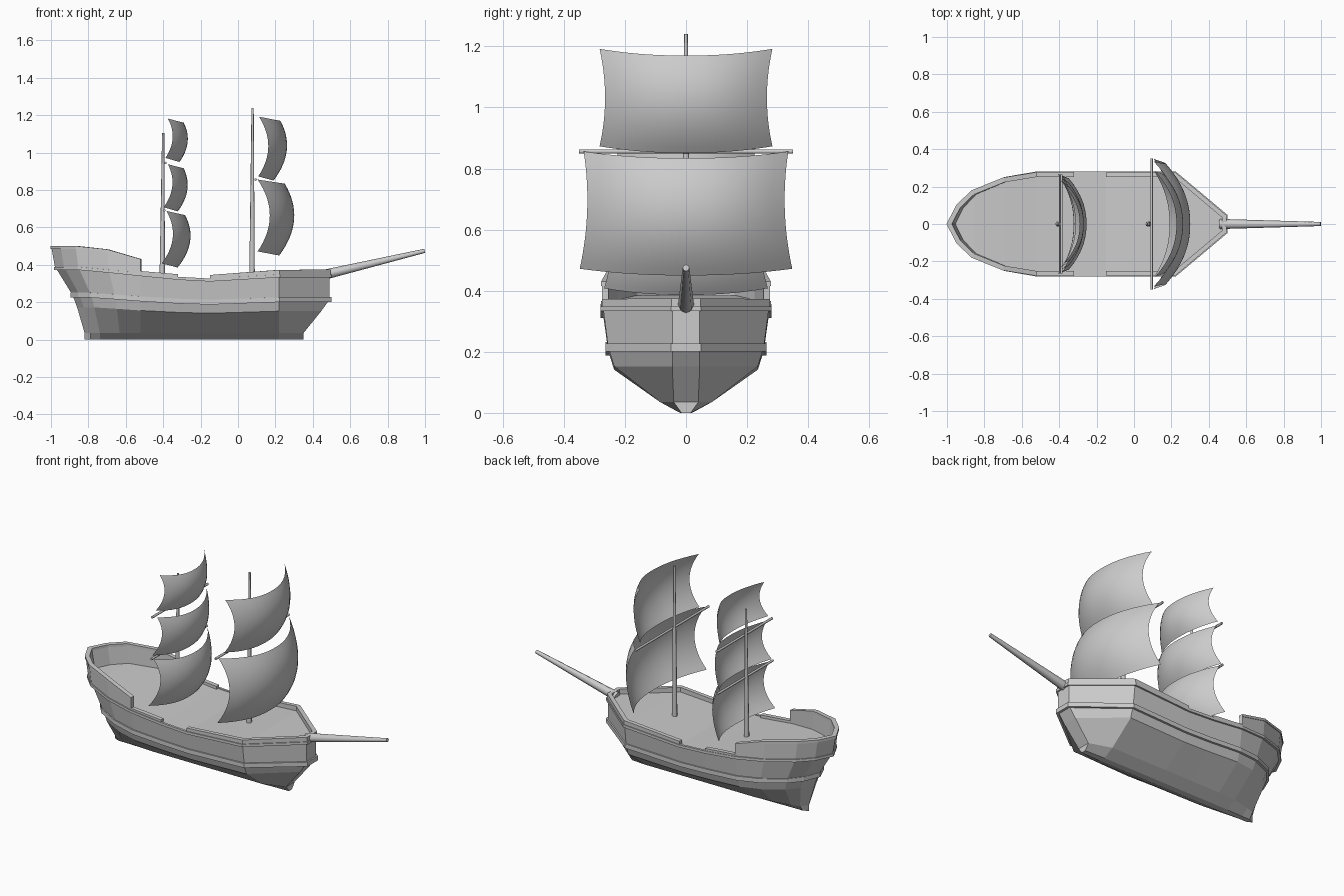
import bpy, math
from mathutils import Vector

cube = bpy.data.objects.get("Cube")
if cube:
    bpy.data.objects.remove(cube, do_unlink=True)

grey = bpy.data.materials.new("plain grey")
grey.use_nodes = True
grey.diffuse_color = (0.6, 0.6, 0.6, 1)
grey.node_tree.nodes["Principled BSDF"].inputs["Base Color"].default_value = (0.6, 0.6, 0.6, 1)


def add_mesh(name, verts, faces, smooth=False):
    mesh = bpy.data.meshes.new(name)
    mesh.from_pydata([tuple(v) for v in verts], [], faces)
    mesh.materials.append(grey)
    mesh.polygons.foreach_set("use_smooth", [smooth] * len(faces))
    mesh.update()
    obj = bpy.data.objects.new(name, mesh)
    bpy.context.collection.objects.link(obj)
    return obj


# Plan outline of the hull: x and half width, stern to bow
STATIONS = [(-1, 0), (-0.95, 0.1), (-0.87, 0.18), (-0.7, 0.25), (-0.52, 0.28),
            (-0.32, 0.28), (-0.15, 0.28), (0.22, 0.28), (0.49, 0.045)]


def sheer(x):
    if x < -0.2:
        return 0.065 * min(1, (-0.2 - x) / 0.65)
    return 0.025 * min(1, (x + 0.2) / 0.42)


def side_row(z, sheer_part, scale, stem, stern, bow):
    """One hull line on the +y side, stern to bow."""
    row = []
    for x, w in STATIONS:
        px = x
        if x < -0.52:
            px = -0.52 + (x + 0.52) * (stern + 0.52) / -0.48
        elif x > 0.22:
            px = bow
        half = max(scale * w, min(w, stem))
        row.append(Vector((px, half, z + sheer_part * sheer(x))))
    return row


def flip(p):
    return Vector((p.x, -p.y, p.z))


def around(row):
    """Closed loop: -y side stern to bow, then +y side bow to stern."""
    return [flip(p) for p in row] + row[:0:-1]


def strip(name, path, tops, inner, outer, closed, drop=0.0, lean=0.0):
    """Rail of four-sided section following a path round the hull."""
    n = len(path)
    verts, faces = [], []
    for i, p in enumerate(path):
        before = path[i - 1] if closed or i else p
        after = path[(i + 1) % n] if closed or i < n - 1 else p
        d1, d2 = (p - before), (after - p)
        normals = [Vector((d.y, -d.x, 0)).normalized() for d in (d1, d2) if d.xy.length > 1e-6]
        nrm = sum(normals, Vector()).normalized()
        nrm /= max(0.6, nrm.dot(normals[0]))
        shift = Vector((min(0, p.x + 0.52) * lean, 0, 0))
        for off, top in ((inner, 0), (outer, 0), (outer, 1), (inner, 1)):
            q = p + nrm * off + (shift if top else Vector())
            q.z = tops[i] if top else p.z - drop
            verts.append(q)
    for i in range(n if closed else n - 1):
        a, b = 4 * i, 4 * ((i + 1) % n)
        for k in range(4):
            m = (k + 1) % 4
            faces.append((a + k, b + k, b + m, a + m))
    if not closed:
        faces += [(0, 1, 2, 3), (4 * n - 1, 4 * n - 2, 4 * n - 3, 4 * n - 4)]
    return add_mesh(name, verts, faces)


# Hull shell: keel foot, keel top, chine, wale and deck lines
rows = [side_row(0, 0, 0.07, 0.015, -0.82, 0.35),
        side_row(0.035, 0, 0.3, 0.04, -0.82, 0.35),
        side_row(0.14, 0.5, 0.84, 0.045, -0.86, 0.445),
        side_row(0.2, 0.6, 0.91, 0.045, -0.885, 0.49),
        side_row(0.32, 1.0, 0.97, 0.045, -0.975, 0.49)]
wale, rail = rows[3], rows[4]
loops = [around(r) for r in rows]
n = len(loops[0])
verts = [p for loop in loops for p in loop]
faces = [(r * n + i, r * n + (i + 1) % n, (r + 1) * n + (i + 1) % n, (r + 1) * n + i)
         for r in range(len(rows) - 1) for i in range(n)]
faces.append(tuple(reversed(range(n))))
add_mesh("hull", verts, faces)

# Deck spanning the two sides
m = len(rail)
deck_faces = [(i, i + 1, m + i + 1, m + i) for i in range(1, m - 1)] + [(0, 1, m + 1)]
add_mesh("deck", [flip(p) for p in rail] + rail, deck_faces)

# Rubbing strakes along the wale and the deck edge
for name, row, up, drop in (("wale_strake", wale, 0.012, 0.014), ("deck_strake", rail, 0.004, 0.012)):
    path = around(row)
    strip(name, path, [p.z + up for p in path], -0.005, 0.009, True, drop)

# Raised bulwark round the stern
poop = rail[:5]
poop_tops = [0.5, 0.5, 0.5, 0.482, 0.43]
path = poop[:0:-1] + [flip(p) for p in poop]
tops = poop_tops[:0:-1] + poop_tops
strip("stern_bulwark", path, tops, -0.018, 0.003, False, lean=0.045)
strip("stern_cap_rail", [Vector((p.x + min(0, p.x + 0.52) * 0.045, p.y, t - 0.014)) for p, t in zip(path, tops)],
      [t + 0.001 for t in tops], -0.02, 0.006, False)

# Low bulwarks beside the mizzen mast
for side, label in ((1, "left"), (-1, "right")):
    pts = [Vector((p.x, p.y * side, p.z)) for p in rail[4:6]]
    heights = [0.367, 0.35]
    if side > 0:
        pts.reverse()
        heights.reverse()
    strip(label + "_waist_bulwark", pts, heights, -0.02, 0.006, False)

# Bulwark round the bow
fore = rail[6:]
fore_tops = [0.346, 0.373, 0.375]
strip("bow_bulwark", [flip(p) for p in fore] + fore[::-1], fore_tops + fore_tops[::-1], -0.02, 0.004, False)


def spar(name, start, end, r1, r2, sides=8):
    start, end = Vector(start), Vector(end)
    axis = end - start
    bpy.ops.mesh.primitive_cone_add(vertices=sides, radius1=r1, radius2=r2, depth=axis.length,
                                    location=(start + end) / 2)
    obj = bpy.context.object
    obj.name = name
    obj.rotation_mode = 'QUATERNION'
    obj.rotation_quaternion = axis.to_track_quat('Z', 'Y')
    obj.data.materials.append(grey)
    bpy.ops.object.shade_smooth_by_angle(angle=math.radians(50))


# Masts, bowsprit and yards
spar("main_mast", (0.075, 0, 0.31), (0.078, 0, 1.24), 0.015, 0.006)
spar("mizzen_mast", (-0.405, 0, 0.31), (-0.4, 0, 1.105), 0.015, 0.006)
spar("bowsprit", (0.46, 0, 0.347), (0.998, 0, 0.475), 0.027, 0.011)
for name, x, z, half in (("main_yard", 0.094, 0.856, 0.35), ("mizzen_lower_yard", -0.393, 0.692, 0.265),
                         ("mizzen_upper_yard", -0.388, 0.945, 0.265)):
    spar(name, (x, -half, z), (x, half, z), 0.007, 0.007)


def sail(name, top, bottom, belly_top, belly_low, billow, res=16):
    """Billowing sheet; top and bottom hold corner x, z and half width."""
    verts, faces = [], []
    for j in range(res + 1):
        v = j / res
        x, z, w = (b + (t - b) * v for t, b in zip(top, bottom))
        bulge = 4 * v * (1 - v)
        for i in range(res + 1):
            u = 2 * i / res - 1
            mid = 1 - abs(u) ** 2.2
            px = x + billow * bulge + mid * (belly_low + (belly_top - belly_low) * v)
            pz = z - mid * 0.022
            verts.append((px, u * (w - 0.018 * bulge), pz))
    for j in range(res):
        for i in range(res):
            a = j * (res + 1) + i
            faces.append((a, a + 1, a + res + 2, a + res + 1))
    add_mesh(name, verts, faces, True)


# Sails
sail("main_lower_sail", (0.105, 0.856, 0.335), (0.105, 0.472, 0.348), 0.145, 0.115, 0.065)
sail("main_upper_sail", (0.112, 1.192, 0.283), (0.108, 0.873, 0.283), 0.115, 0.082, 0.052)
sail("mizzen_lower_sail", (-0.383, 0.688, 0.255), (-0.408, 0.408, 0.268), 0.1, 0.085, 0.047)
sail("mizzen_middle_sail", (-0.375, 0.938, 0.235), (-0.397, 0.708, 0.25), 0.085, 0.075, 0.035)
sail("mizzen_upper_sail", (-0.375, 1.182, 0.21), (-0.388, 0.972, 0.23), 0.085, 0.075, 0.032)
